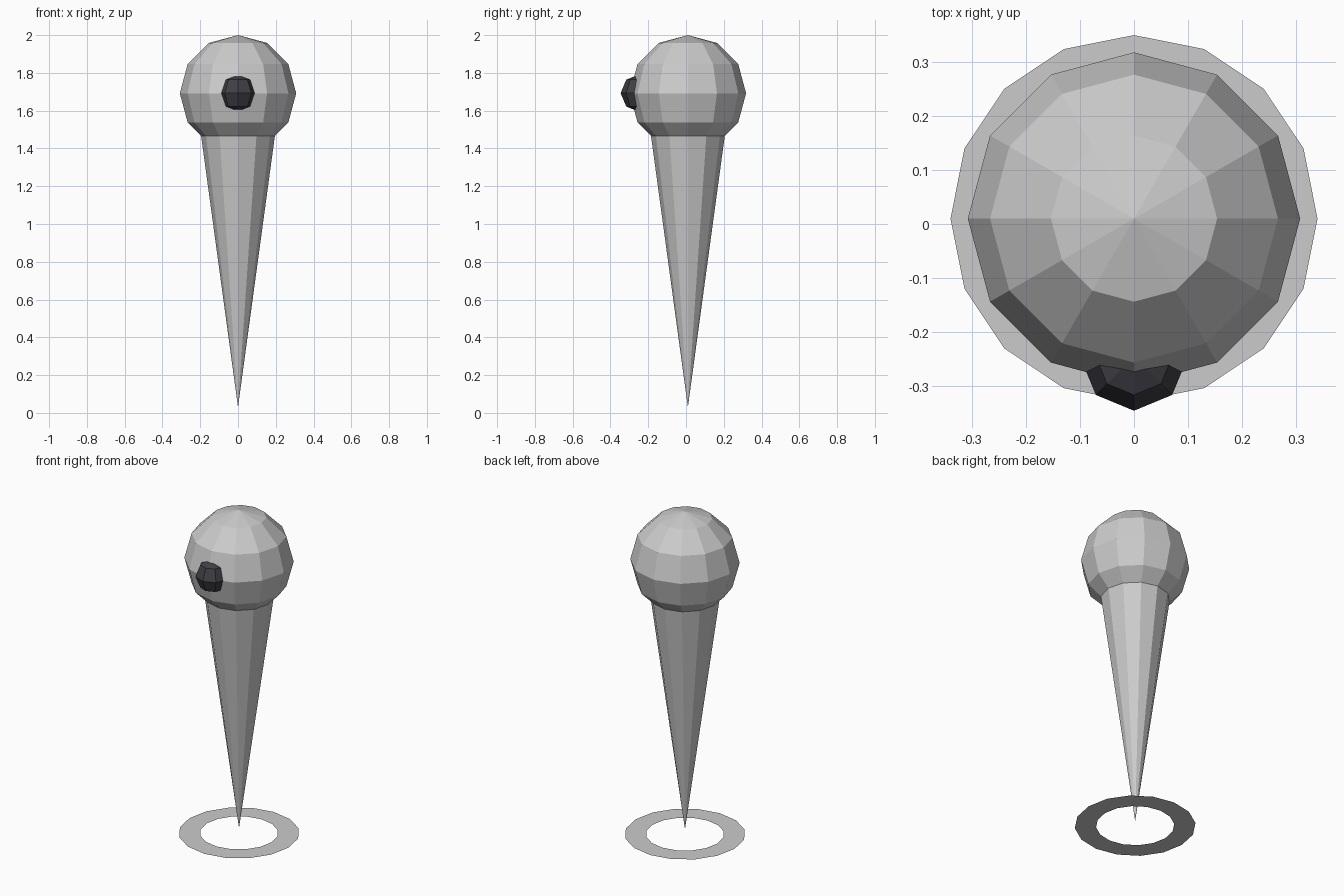
import bpy, bmesh
from mathutils import Matrix
from math import cos, sin, tau

if "Cube" in bpy.data.objects:
    bpy.data.objects.remove(bpy.data.objects["Cube"])

AXIS_Y = 0.01  # the pin's axis sits slightly behind the origin


def finish(name, bm, loc, color=None):
    mesh = bpy.data.meshes.new(name)
    bm.to_mesh(mesh)
    bm.free()
    ob = bpy.data.objects.new(name, mesh)
    ob.location = loc
    bpy.context.collection.objects.link(ob)
    if color:
        mat = bpy.data.materials.new(name + "_material")
        mat.diffuse_color = color
        mat.use_nodes = True
        mat.node_tree.nodes["Principled BSDF"].inputs["Base Color"].default_value = mat.diffuse_color
        mesh.materials.append(mat)
    return ob


def ball(name, segments, rings, radius, loc, color=None):
    bm = bmesh.new()
    bmesh.ops.create_uvsphere(bm, u_segments=segments, v_segments=rings, radius=radius)
    return finish(name, bm, loc, color)


# Round head
ball("head", 12, 6, 0.308, (0, AXIS_Y, 1.692))

# Dark knob on the front of the head
ball("front_knob", 8, 4, 0.1, (0, -0.246, 1.693), (0.05, 0.05, 0.06, 1))

# Tapered spike pointing down, its wide end sunk into the head
tip, top = 0.03, 1.486
bm = bmesh.new()
bmesh.ops.create_cone(bm, cap_ends=True, segments=12, radius1=0, radius2=0.198,
                      depth=top - tip,
                      matrix=Matrix.Translation((0, 0, (top - tip) / 2)))
bmesh.ops.remove_doubles(bm, verts=bm.verts, dist=0.0001)
bmesh.ops.recalc_face_normals(bm, faces=bm.faces)
finish("spike", bm, (0, AXIS_Y, tip))

# Flat ground ring
bm = bmesh.new()
n = 16
inner, outer = [[bm.verts.new((r * cos(tau * i / n), r * sin(tau * i / n), 0))
                 for i in range(n)] for r in (0.22, 0.34)]
for i in range(n):
    j = (i + 1) % n
    bm.faces.new((inner[i], outer[i], outer[j], inner[j]))
finish("ground_ring", bm, (0, AXIS_Y, 0))
